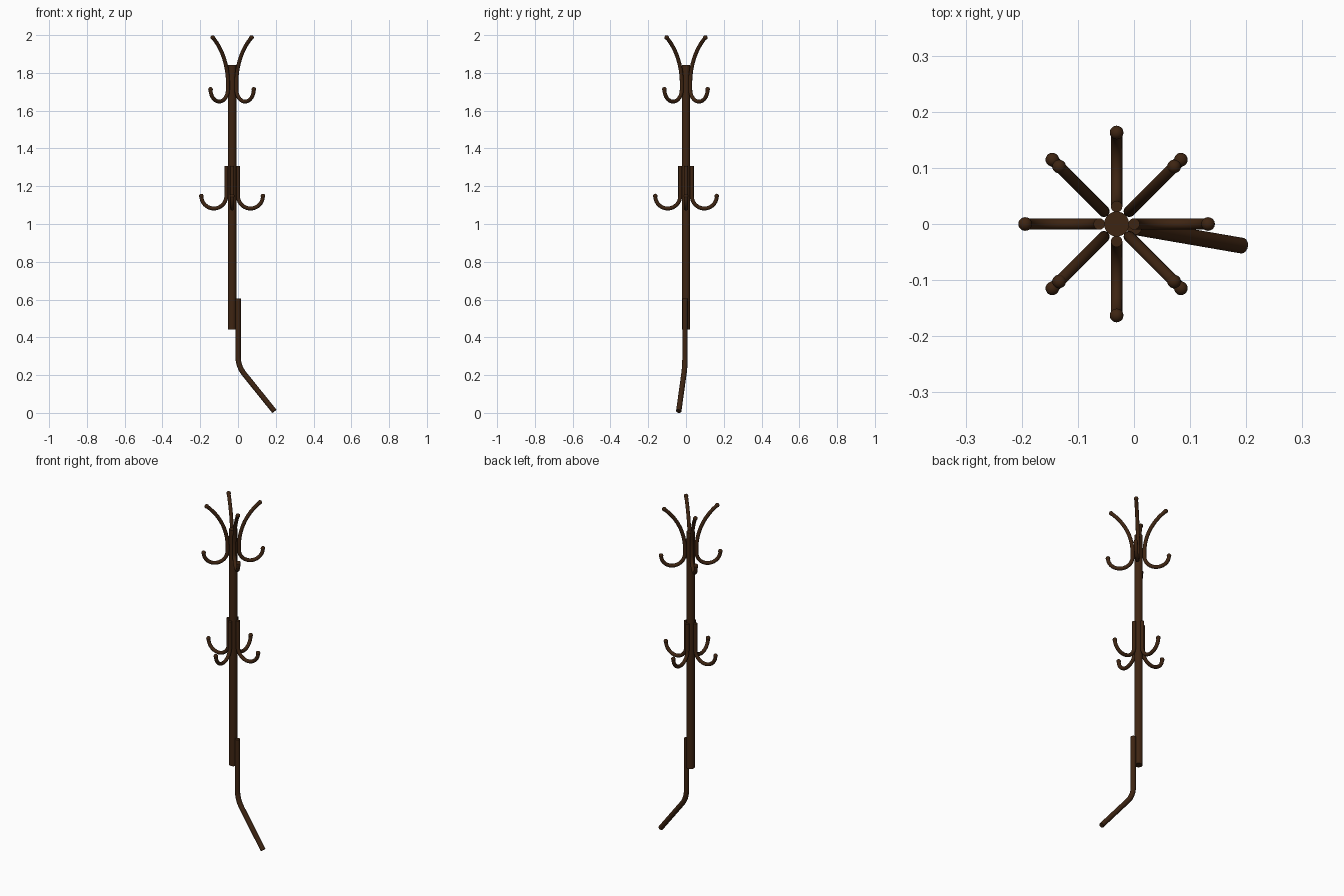
import bpy, math
from mathutils import Vector

if "Cube" in bpy.data.objects:
    bpy.data.objects.remove(bpy.data.objects["Cube"])

CX = -0.031                      # pole axis offset in x
wood = bpy.data.materials.new("dark brown wood")
wood.diffuse_color = (0.048, 0.018, 0.006, 1)
wood.use_nodes = True
wood.node_tree.nodes["Principled BSDF"].inputs["Base Color"].default_value = wood.diffuse_color


def finish(ob, name):
    ob.name = name
    ob.data.materials.clear()
    ob.data.materials.append(wood)
    bpy.ops.object.select_all(action='DESELECT')
    ob.select_set(True)
    bpy.context.view_layer.objects.active = ob
    bpy.ops.object.shade_smooth_by_angle(angle=math.radians(40))


def place(r, z, angle):
    return Vector((CX + r * math.cos(angle), r * math.sin(angle), z))


def tube(name, profile, angle, radius):
    """Round tube along an (r, z) profile turned around the pole."""
    cu = bpy.data.curves.new(name, 'CURVE')
    cu.dimensions = '3D'
    cu.bevel_depth = radius
    cu.bevel_resolution = 6
    cu.use_fill_caps = True
    sp = cu.splines.new('POLY')
    sp.points.add(len(profile) - 1)
    for p, (r, z) in zip(sp.points, profile):
        p.co = (*place(r, z, angle), 1)
    ob = bpy.data.objects.new(name, cu)
    bpy.context.collection.objects.link(ob)
    bpy.ops.object.select_all(action='DESELECT')
    ob.select_set(True)
    bpy.context.view_layer.objects.active = ob
    bpy.ops.object.convert(target='MESH')
    finish(bpy.context.view_layer.objects.active, name)


def ball(name, r, z, angle):
    bpy.ops.mesh.primitive_uv_sphere_add(segments=20, ring_count=12, radius=0.0122,
                                         location=place(r, z, angle))
    finish(bpy.context.object, name)


def arc(cr, cz, rad, a0, a1, n=20):
    return [(cr + rad * math.cos(math.radians(a0 + (a1 - a0) * i / n)),
             cz + rad * math.sin(math.radians(a0 + (a1 - a0) * i / n))) for i in range(n + 1)]


# central pole
bpy.ops.mesh.primitive_cylinder_add(vertices=40, radius=0.0222, depth=1.4,
                                    location=(CX, 0, 1.142))
finish(bpy.context.object, "pole")

# upper S-shaped hooks on the diagonals, lower J hooks on the axes
horn = arc(0.348, 1.745, 0.316, 130, 180)
upper = horn + arc(0.097, 1.713, 0.065, 180, 360)
lower = [(0.031, 1.306)] + arc(0.097, 1.148, 0.066, 180, 360)
for i in range(4):
    a = math.pi / 4 + i * math.pi / 2
    tube(f"upper_hook_{i}", upper, a, 0.0102)
    ball(f"horn_tip_{i}", *horn[0], a)
    ball(f"upper_hook_tip_{i}", *upper[-1], a)
    b = i * math.pi / 2
    tube(f"lower_hook_{i}", lower, b, 0.0102)
    ball(f"lower_hook_tip_{i}", *lower[-1], b)

# bent leg with a rounded elbow
p0, p1, p2 = Vector((0.032, 0.30)), Vector((0.032, 0.246)), Vector((0.066, 0.205))
elbow = [tuple(p0 * (1 - t) ** 2 + p1 * 2 * t * (1 - t) + p2 * t * t)
         for t in [k / 10 for k in range(11)]]
tube("leg", [(0.032, 0.605)] + elbow + [(0.2265, 0.0088)], math.radians(-9.8), 0.0142)
